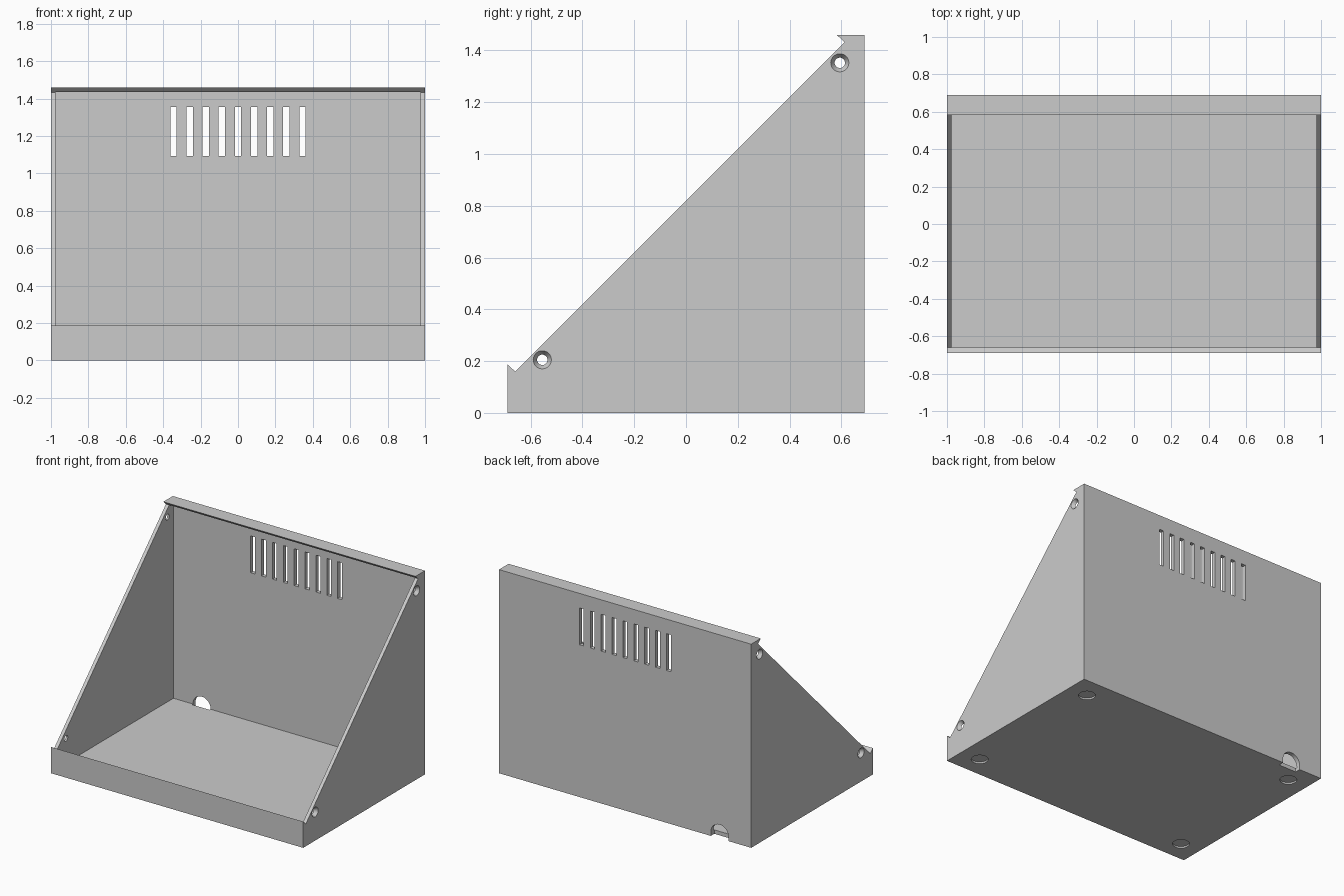
import bpy, bmesh, math
from mathutils import Matrix, Vector

if "Cube" in bpy.data.objects:
    bpy.data.objects.remove(bpy.data.objects["Cube"])

grey = bpy.data.materials.new("light grey")
grey.diffuse_color = (0.6, 0.6, 0.6, 1)
grey.use_nodes = True
grey.node_tree.nodes["Principled BSDF"].inputs["Base Color"].default_value = grey.diffuse_color


def make_object(name, bm):
    bmesh.ops.recalc_face_normals(bm, faces=bm.faces)
    mesh = bpy.data.meshes.new(name)
    bm.to_mesh(mesh)
    bm.free()
    mesh.materials.append(grey)
    obj = bpy.data.objects.new(name, mesh)
    bpy.context.collection.objects.link(obj)
    return obj


def prism(name, points, axis, start, end):
    """Extrude a profile along x (points are y,z) or along y (points are x,z)."""
    bm = bmesh.new()
    place = (lambda a, b: (start, a, b)) if axis == "x" else (lambda a, b: (a, start, b))
    face = bm.faces.new([bm.verts.new(place(a, b)) for a, b in points])
    new = bmesh.ops.extrude_face_region(bm, geom=[face])["geom"]
    move = Vector((end - start, 0, 0)) if axis == "x" else Vector((0, end - start, 0))
    bmesh.ops.translate(bm, vec=move, verts=[v for v in new if isinstance(v, bmesh.types.BMVert)])
    return make_object(name, bm)


def cone(name, centre, r1, r2, depth, rotation):
    bm = bmesh.new()
    bmesh.ops.create_cone(bm, cap_ends=True, segments=32, radius1=r1, radius2=r2,
                          depth=depth, matrix=Matrix.Translation(centre) @ rotation)
    return make_object(name, bm)


def rect(a0, a1, b0, b1):
    return [(a0, b0), (a1, b0), (a1, b1), (a0, b1)]


# Sloped case outline with hooked lips at the front and top
outline = [(-0.69, 0), (0.69, 0), (0.69, 1.46), (0.582, 1.46), (0.612, 1.432),
           (-0.66, 0.16), (-0.69, 0.188)]
case = prism("sloped_case", outline, "x", -1, 1)

# Hollow interior, open along the slope
cutters = [prism("cavity_cutter", rect(-0.661, 0.661, 0.028, 1.434), "x", -0.975, 0.975)]

# Row of vent slots in the back wall
for i in range(-4, 5):
    x = i * 0.0863
    cutters.append(prism("vent_cutter", rect(x - 0.017, x + 0.017, 1.092, 1.356), "y", 0.6, 0.8))

# Arched cable opening at the bottom of the back wall
arch = [(-0.75 + 0.07 * math.cos(math.pi * k / 20), 0.03 + 0.07 * math.sin(math.pi * k / 20))
        for k in range(21)]
cutters.append(prism("cable_cutter", [(-0.68, -0.05)] + arch + [(-0.82, -0.05)], "y", 0.65, 0.8))

# Countersunk screw holes in both side walls
for side in (-1, 1):
    turn = Matrix.Rotation(side * math.pi / 2, 4, "Y")
    for y, z in ((0.594, 1.352), (-0.555, 0.205)):
        cutters.append(cone("screw_cutter", (side * 0.9875, y, z), 0.017, 0.038, 0.035, turn))

# Shallow round foot recesses under the floor
for x in (-0.85, 0.85):
    for y in (-0.54, 0.54):
        cutters.append(cone("foot_cutter", (x, y, 0), 0.055, 0.055, 0.024, Matrix.Identity(4)))

# Cut everything out of the case
bpy.context.view_layer.objects.active = case
case.select_set(True)
for cutter in cutters:
    cutter.hide_render = True
    mod = case.modifiers.new("cut", "BOOLEAN")
    mod.operation = "DIFFERENCE"
    mod.solver = "EXACT"
    mod.object = cutter
    bpy.ops.object.modifier_apply(modifier=mod.name)
for cutter in cutters:
    bpy.data.objects.remove(cutter)

bpy.ops.object.shade_smooth_by_angle(angle=math.radians(30))
